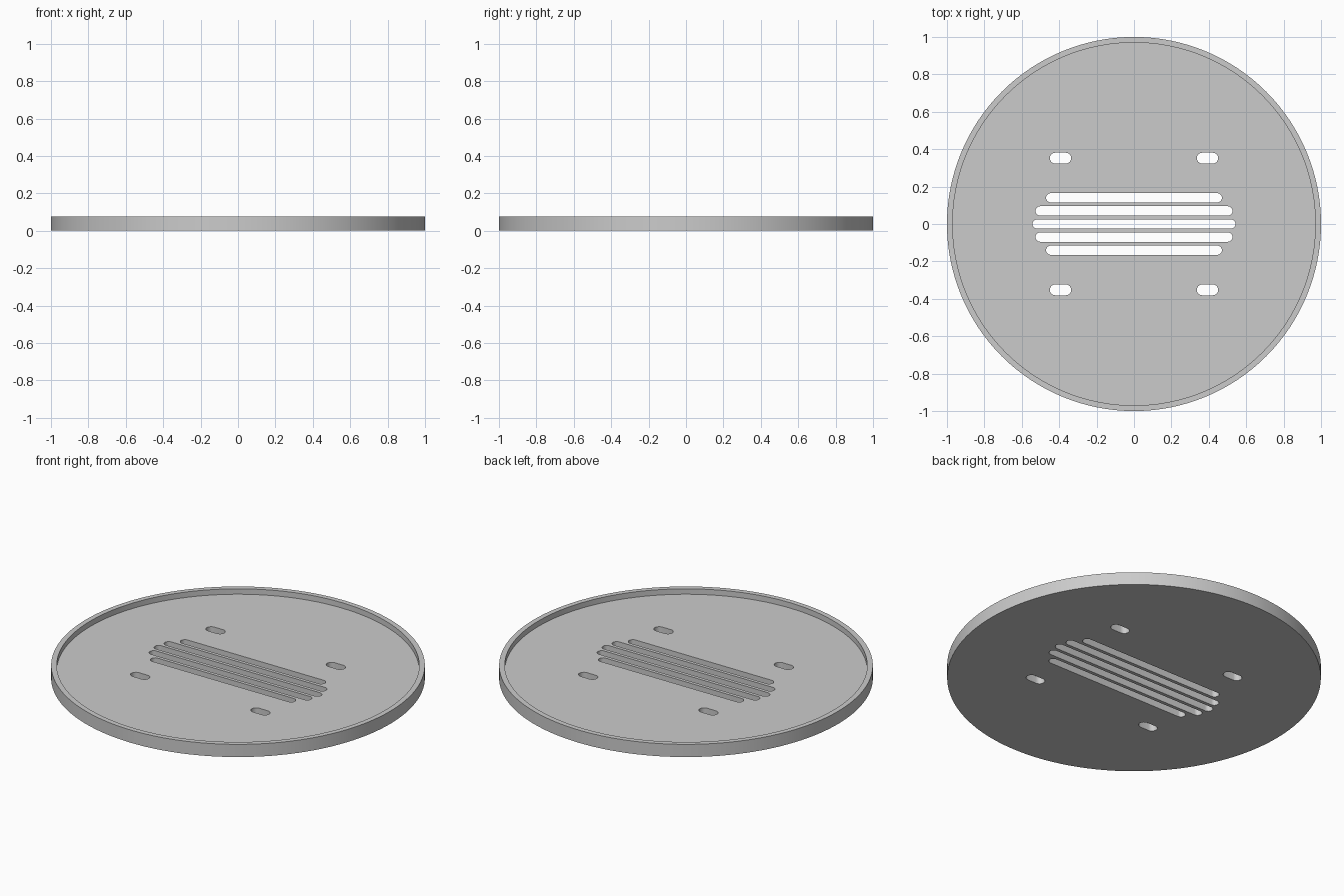
import bpy, bmesh
from math import pi, sin, cos

cube = bpy.data.objects.get("Cube")
if cube:
    bpy.data.objects.remove(cube, do_unlink=True)

HEIGHT, FLOOR, INNER = 0.075, 0.043, 0.97

grey = bpy.data.materials.new("light grey")
grey.use_nodes = True
colour = (0.6, 0.6, 0.6, 1)
grey.diffuse_color = colour
grey.node_tree.nodes["Principled BSDF"].inputs["Base Color"].default_value = colour


def prism(bm, outline, bottom, top):
    """Extrude a counter-clockwise outline between two heights."""
    face = bm.faces.new([bm.verts.new((x, y, bottom)) for x, y in outline])
    up = bmesh.ops.extrude_face_region(bm, geom=[face], use_keep_orig=True)["geom"]
    for v in up:
        if isinstance(v, bmesh.types.BMVert):
            v.co.z = top


def finish(bm, name):
    bmesh.ops.recalc_face_normals(bm, faces=bm.faces[:])
    mesh = bpy.data.meshes.new(name)
    bm.to_mesh(mesh)
    bm.free()
    mesh.materials.append(grey)
    obj = bpy.data.objects.new(name, mesh)
    bpy.context.collection.objects.link(obj)
    return obj


def circle(r, n=128):
    return [(r * cos(2 * pi * i / n), r * sin(2 * pi * i / n)) for i in range(n)]


def slot(cx, cy, half_length, r, n=12):
    """Straight slot with round ends, lying along x."""
    points = []
    for side in (1, -1):
        for i in range(n + 1):
            a = -pi / 2 + pi * i / n
            points.append((cx + side * (half_length - r + r * cos(a)), cy + side * r * sin(a)))
    return points


# Round tray: disc with a shallow recess leaving a thin rim
bm = bmesh.new()
prism(bm, circle(1), 0, HEIGHT)
top = max(bm.faces, key=lambda f: f.calc_center_median().z)
bmesh.ops.inset_region(bm, faces=[top], thickness=1 - INNER)
floor = bmesh.ops.extrude_face_region(bm, geom=[top])["geom"]
bmesh.ops.translate(bm, vec=(0, 0, FLOOR - HEIGHT),
                    verts=[v for v in floor if isinstance(v, bmesh.types.BMVert)])
if top.is_valid:
    bmesh.ops.delete(bm, geom=[top], context='FACES_ONLY')
tray = finish(bm, "tray")

# Cutters: five vent slots and four mounting slots
bm = bmesh.new()
for row, half_length in zip(range(-2, 3), (0.47, 0.527, 0.543, 0.527, 0.47)):
    prism(bm, slot(0, row * 0.07, half_length, 0.025), -0.1, 0.2)
for sx in (-1, 1):
    for sy in (-1, 1):
        prism(bm, slot(sx * 0.393, sy * 0.352, 0.057, 0.029), -0.1, 0.2)
cutter = finish(bm, "slot_cutter")
cutter.hide_render = True

# Cut the slots through the floor, then drop the cutter
cut = tray.modifiers.new("slots", 'BOOLEAN')
cut.operation = 'DIFFERENCE'
cut.solver = 'EXACT'
cut.object = cutter
bpy.ops.object.select_all(action='DESELECT')
tray.select_set(True)
bpy.context.view_layer.objects.active = tray
bpy.ops.object.modifier_apply(modifier=cut.name)
bpy.data.objects.remove(cutter, do_unlink=True)

bpy.ops.object.shade_smooth_by_angle(angle=pi / 6)
